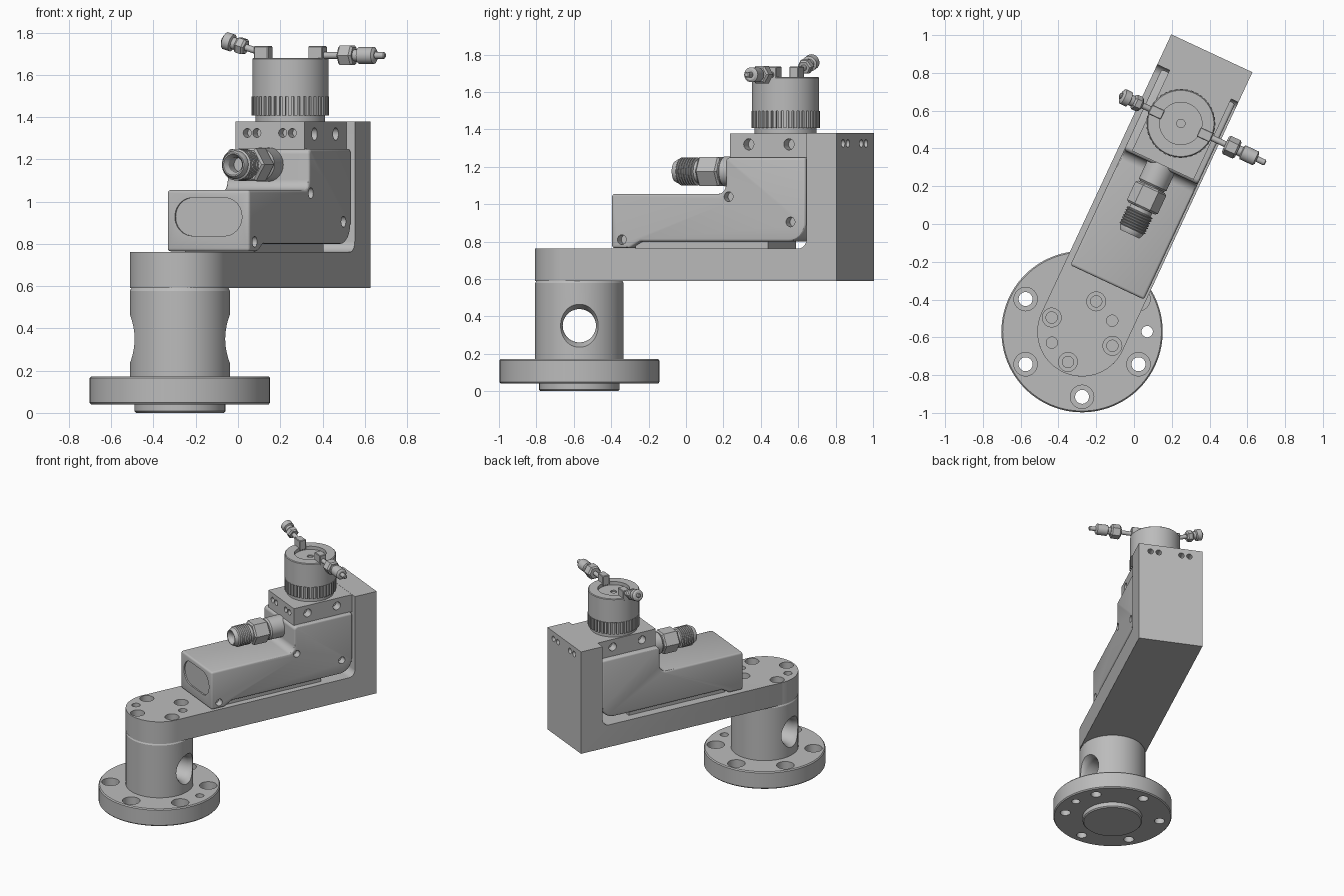
import bpy, bmesh
from math import radians, sin, cos, pi, tan
from mathutils import Matrix, Vector

cube = bpy.data.objects.get("Cube")
if cube:
    bpy.data.objects.remove(cube)

grey = bpy.data.materials.new("machined grey")
grey.use_nodes = True
colour = (0.5, 0.5, 0.5, 1)
grey.diffuse_color = colour
grey.node_tree.nodes["Principled BSDF"].inputs["Base Color"].default_value = colour

# Frames: the column axis, and the arm swung about it (local +y runs along the arm)
BASE = Matrix.Translation((-0.275, -0.57, 0))
ARM = BASE @ Matrix.Rotation(radians(-25), 4, 'Z')
X, Y, Z = Vector((1, 0, 0)), Vector((0, 1, 0)), Vector((0, 0, 1))


def finish(name, bm, matrix):
    bmesh.ops.remove_doubles(bm, verts=bm.verts, dist=1e-5)
    bmesh.ops.recalc_face_normals(bm, faces=bm.faces)
    bm.transform(matrix)
    mesh = bpy.data.meshes.new(name)
    bm.to_mesh(mesh)
    bm.free()
    mesh.materials.append(grey)
    ob = bpy.data.objects.new(name, mesh)
    bpy.context.collection.objects.link(ob)
    return ob


def lathe(name, profile, loc, axis=Z, segs=48, frame=ARM):
    """Turn (radius, height) pairs about an axis and cap both ends."""
    bm = bmesh.new()
    rings = [[bm.verts.new((r * cos(2 * pi * i / segs), r * sin(2 * pi * i / segs), h))
              for i in range(segs)] for r, h in profile]
    for a, b in zip(rings, rings[1:]):
        for i in range(segs):
            j = (i + 1) % segs
            bm.faces.new((a[i], a[j], b[j], b[i]))
    bm.faces.new(rings[0][::-1])
    bm.faces.new(rings[-1])
    turn = axis.to_track_quat('Z', 'Y').to_matrix().to_4x4()
    return finish(name, bm, frame @ Matrix.Translation(loc) @ turn)


def rounded(points, steps=8):
    """Replace each (a, b, radius) corner by an arc."""
    out = []
    for i, p in enumerate(points):
        c = Vector(p[:2])
        if len(p) < 3:
            out.append(c)
            continue
        r = p[2]
        u = (Vector(points[i - 1][:2]) - c).normalized()
        w = (Vector(points[(i + 1) % len(points)][:2]) - c).normalized()
        half = u.angle(w) / 2
        centre = c + (u + w).normalized() * r / sin(half)
        start = c + u * r / tan(half) - centre
        end = c + w * r / tan(half) - centre
        for k in range(steps + 1):
            out.append(centre + start.lerp(end, k / steps).normalized() * r)
    return out


def prism(name, outline, depth, matrix):
    """Extrude a 2D outline symmetrically along its normal."""
    bm = bmesh.new()
    face = bm.faces.new([bm.verts.new((p[0], p[1], -depth / 2)) for p in outline])
    top = bmesh.ops.extrude_face_region(bm, geom=[face], use_keep_orig=True)["geom"]
    bmesh.ops.translate(bm, vec=Z * depth, verts=[v for v in top if isinstance(v, bmesh.types.BMVert)])
    return finish(name, bm, matrix)


def side_prism(name, outline, width, x=0):
    """Outline given as (along the arm, height)."""
    axes = Matrix(((0, 0, 1, x), (1, 0, 0, 0), (0, 1, 0, 0), (0, 0, 0, 1)))
    return prism(name, outline, width, ARM @ axes)


def apply(ob, kind, **settings):
    mod = ob.modifiers.new(kind, kind)
    for key, value in settings.items():
        setattr(mod, key, value)
    bpy.context.view_layer.objects.active = ob
    bpy.ops.object.modifier_apply(modifier=mod.name)


def combine(ob, others, operation='DIFFERENCE'):
    for other in others:
        apply(ob, 'BOOLEAN', object=other, operation=operation, solver='EXACT')
        bpy.data.objects.remove(other)


def bevel(ob, width, segments=2):
    apply(ob, 'BEVEL', width=width, segments=segments, limit_method='ANGLE', angle_limit=radians(35))


def bore(loc, axis, r, depth, frame=ARM):
    """Cutter that starts just outside the surface and runs along the axis."""
    return lathe("cutter", [(r, -0.02), (r, depth)], loc, axis, 24, frame)


def counterbore(loc, wide, narrow, step, depth, frame):
    return lathe("cutter", [(wide, -0.02), (wide, step), (narrow, step), (narrow, depth)],
                 loc, -Z, 32, frame)


# Mounting flange with bolt circle
flange = lathe("flange", [(0.42, 0.04), (0.427, 0.048), (0.427, 0.165), (0.42, 0.173)],
               (0, 0, 0), segs=96, frame=BASE)
holes = [counterbore((0.345 * cos(a), 0.345 * sin(a), 0.173), 0.062, 0.037, 0.06, 0.2, BASE)
         for a in [radians(30 + 60 * k) for k in range(6)]]
holes.append(bore((0.345, 0, 0.173), -Z, 0.03, 0.2, BASE))
combine(flange, holes)
lathe("flange_spigot", [(0.207, 0), (0.215, 0.008), (0.215, 0.05)], (0, 0, 0), segs=64, frame=BASE)

# Column with flared cross hole
column = lathe("column", [(0.237, 0.17), (0.237, 0.578), (0.23, 0.59)], (0, 0, 0), segs=96, frame=BASE)
flare = [(0.124, -0.26), (0.113, -0.232), (0.096, -0.208), (0.089, -0.18)]
combine(column, [lathe("cutter", flare + [(r, -h) for r, h in flare[::-1]], (0, 0, 0.35), X, 48, BASE)])

# L-shaped arm with rounded nose
arm = side_prism("arm", rounded([(0, 0.59), (1.626, 0.59), (1.626, 1.38), (1.45, 1.38),
                                 (1.45, 0.762, 0.05), (0, 0.762)]), 0.474)
combine(arm, [lathe("nose", [(0.237, 0.59), (0.237, 0.762)], (0, 0, 0), segs=96)], 'UNION')
holes = []
for k in range(4):
    a = k * pi / 2
    holes.append(counterbore((0.177 * cos(a), 0.177 * sin(a), 0.762), 0.05, 0.03, 0.05, 0.12, ARM))
for a in (radians(45), radians(225)):
    holes.append(bore((0.17 * cos(a), 0.17 * sin(a), 0.762), -Z, 0.03, 0.1))
for x in (-0.14, -0.08, 0.09, 0.15):
    holes.append(bore((x, 1.626, 1.325), -Y, 0.021, 0.06))
combine(arm, holes)
side_prism("housing_pad", [(0.42, 0.755), (1.2, 0.755), (1.2, 0.81), (0.42, 0.81)], 0.36, 0.01)

# Stepped housing
housing = side_prism("housing", rounded([
    (0.293, 0.765), (0.4, 0.765, 0.03), (0.46, 0.8, 0.03), (1.437, 0.8, 0.1), (1.437, 1.25),
    (0.965, 1.25, 0.025), (0.965, 1.055, 0.05), (0.293, 1.055)]), 0.43, 0.01)
bevel(housing, 0.014, 3)
oval = rounded([(-0.175, -0.09, 0.089), (0.175, -0.09, 0.089), (0.175, 0.09, 0.089), (-0.175, 0.09, 0.089)])
upright = Matrix.Translation((0.012, 0.293, 0.928)) @ Matrix.Rotation(pi / 2, 4, 'X')
holes = [prism("cutter", oval, 0.02, ARM @ upright)]
for v, z in ((0.355, 0.81), (0.985, 1.04), (1.35, 0.905)):
    holes.append(bore((0.225, v, z), -X, 0.026, 0.05))
combine(housing, holes)

# Bracket block under the actuator
bracket = side_prism("bracket", [(0.979, 1.245), (1.46, 1.245), (1.46, 1.379), (0.979, 1.379)], 0.36, 0.015)
holes = [bore((x, 0.979, 1.325), Y, 0.021, 0.05) for x in (-0.105, -0.055, 0.08, 0.13)]
for v in (1.09, 1.327):
    holes += [bore((0.015 + s * 0.18, v, 1.32), -s * X, 0.03, 0.06) for s in (1, -1)]
combine(bracket, holes)

# Round actuator with knurled ring and dished top
HUB = Vector((0.008, 1.22, 0))
lathe("actuator_neck", [(0.165, 1.37), (0.165, 1.51)], HUB, segs=64)
teeth = []
for k in range(40):
    for r, offset in ((0.168, 0), (0.168, 0.35), (0.183, 0.4), (0.183, 0.95)):
        a = 2 * pi * (k + offset) / 40
        teeth.append((r * cos(a), r * sin(a)))
prism("knurled_ring", teeth, 0.09, ARM @ Matrix.Translation(HUB + Z * 1.452))
lathe("actuator_body", [(0.18, 1.497), (0.18, 1.675), (0.175, 1.68), (0.112, 1.68), (0.112, 1.655),
                        (0.022, 1.655), (0.022, 1.645)], HUB, segs=64)


def fitting(side, axis, z, sizes):
    """Elbow block, thin tube, hex nut, collar and tip on one side of the actuator."""
    label = "left" if side > 0 else "right"
    block = side_prism(label + "_elbow", [(1.193, 1.66), (1.247, 1.66), (1.247, 1.736), (1.193, 1.736)],
                       0.075, HUB.x + side * 0.142)
    bevel(block, 0.004, 1)
    start = HUB + Vector((side * 0.15, 0, z))
    tube, nut, collar, tip, big, mid = sizes
    lathe(label + "_tube", [(0.016, 0), (0.016, tube + 0.01)], start, axis, 16)
    lathe(label + "_nut", [(big * 0.8, tube), (big, tube + 0.01), (big, nut - 0.01), (big * 0.8, nut)],
          start, axis, 6)
    lathe(label + "_collar", [(mid * 0.7, nut - 0.01), (mid * 0.7, nut + 0.02), (mid, nut + 0.025),
                              (mid, collar - 0.008), (mid * 0.7, collar)], start, axis, 24)
    lathe(label + "_tip", [(0.016, collar - 0.01), (0.016, tip - 0.005), (0.01, tip)], start, axis, 16)


fitting(1, X, 1.692, (0.11, 0.185, 0.295, 0.345, 0.053, 0.04))
fitting(-1, Vector((-1, 0, 0.3)), 1.705, (0.085, 0.135, 0.205, 0.215, 0.042, 0.042))

# Threaded hose connector at the housing step
PORT = Vector((0.01, 0.99, 1.175))
lathe("connector_collar", [(0.08, 0), (0.08, 0.125), (0.07, 0.135), (0.07, 0.16)], PORT, -Y)
lathe("connector_hex", [(0.078, 0.14), (0.09, 0.15), (0.09, 0.255), (0.078, 0.265)], PORT, -Y, 6)
thread = [(0.062, 0.255), (0.062, 0.285)]
for k in range(7):
    h = 0.285 + 0.0145 * k
    thread += [(0.075, h + 0.004), (0.075, h + 0.008), (0.066, h + 0.0145)]
thread += [(0.066, 0.395), (0.056, 0.415), (0.05, 0.415), (0.035, 0.39), (0.035, 0.33)]
lathe("connector_thread", thread, PORT, -Y)

# Smooth curved faces, keep machined edges sharp
bpy.ops.object.select_all(action='DESELECT')
for ob in bpy.context.collection.objects:
    if ob.type == 'MESH' and grey.name in ob.data.materials:
        ob.select_set(True)
        bpy.context.view_layer.objects.active = ob
bpy.ops.object.shade_smooth_by_angle(angle=radians(30))
